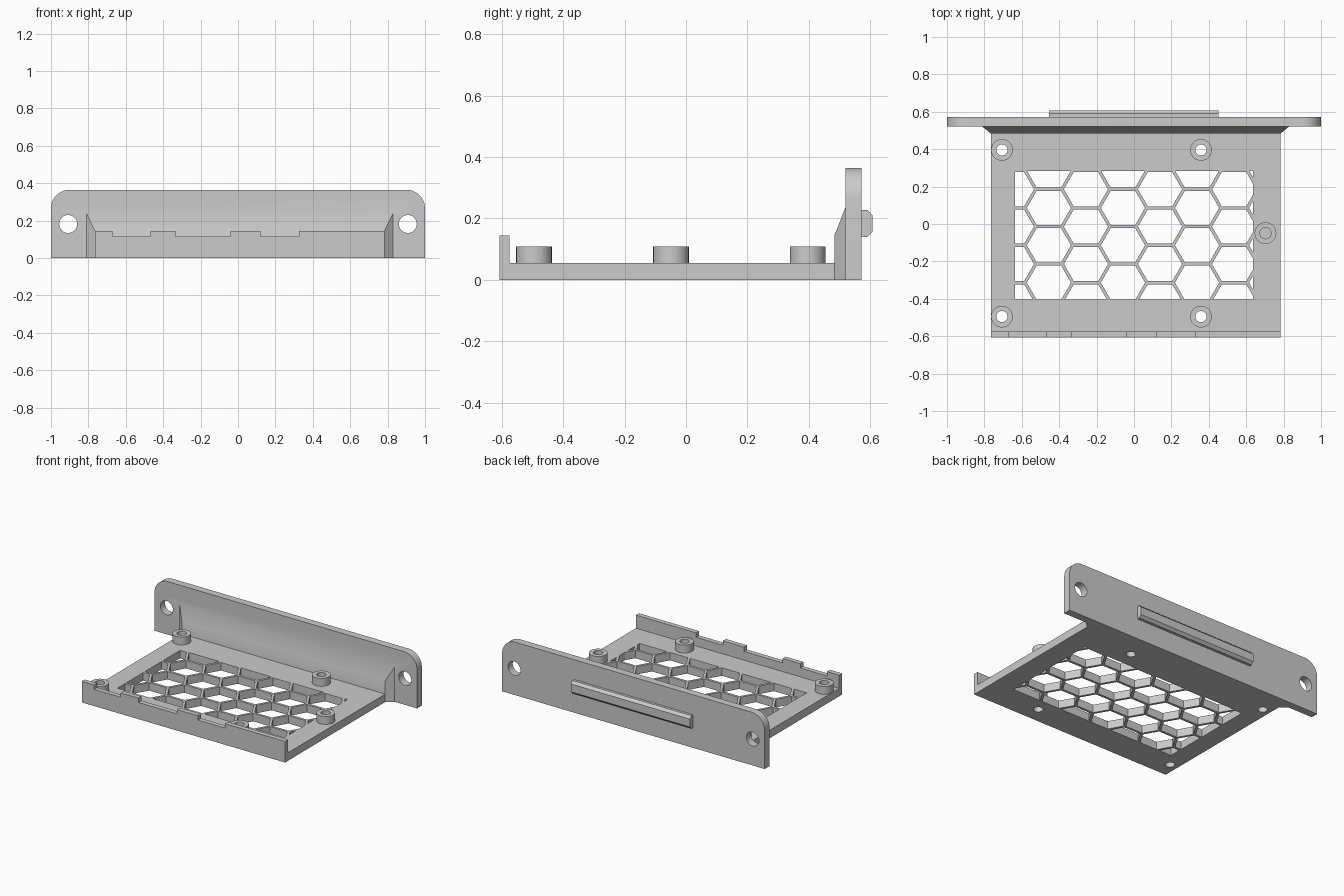
import bpy, bmesh
from math import sin, cos, pi, sqrt
from mathutils import Vector

cube = bpy.data.objects.get("Cube")
if cube:
    bpy.data.objects.remove(cube, do_unlink=True)

COLOUR = (0.6, 0.6, 0.6, 1)
grey = bpy.data.materials.new("light grey plastic")
grey.use_nodes = True
grey.diffuse_color = COLOUR
grey.node_tree.nodes["Principled BSDF"].inputs["Base Color"].default_value = COLOUR


def make_object(name, bm):
    bmesh.ops.recalc_face_normals(bm, faces=bm.faces[:])
    mesh = bpy.data.meshes.new(name)
    bm.to_mesh(mesh)
    bm.free()
    mesh.materials.append(grey)
    obj = bpy.data.objects.new(name, mesh)
    bpy.context.collection.objects.link(obj)
    return obj


def prism(name, loops, axis, lo, hi, clip=()):
    """Extrude 2D outlines along an axis, after trimming them by planes."""
    place = {"x": lambda a, b: (lo, a, b),
             "y": lambda a, b: (a, lo, b),
             "z": lambda a, b: (a, b, lo)}[axis]
    bm = bmesh.new()
    for loop in loops:
        bm.faces.new([bm.verts.new(place(*p)) for p in loop])
    for co, no in clip:
        bmesh.ops.bisect_plane(bm, geom=bm.verts[:] + bm.edges[:] + bm.faces[:],
                               plane_co=co, plane_no=no, clear_outer=True)
    grown = bmesh.ops.extrude_face_region(bm, geom=bm.faces[:])["geom"]
    step = Vector([hi - lo if axis == a else 0 for a in "xyz"])
    bmesh.ops.translate(bm, vec=step, verts=[v for v in grown if isinstance(v, bmesh.types.BMVert)])
    return make_object(name, bm)


def rect(x0, x1, y0, y1):
    return [(x0, y0), (x1, y0), (x1, y1), (x0, y1)]


def arc(cx, cy, r, start=0, turn=2 * pi, n=32):
    return [(cx + r * cos(start + turn * i / n), cy + r * sin(start + turn * i / n))
            for i in range(n if turn > 6 else n + 1)]


def combine(obj, other, operation):
    mod = obj.modifiers.new(operation.lower(), "BOOLEAN")
    mod.object, mod.operation, mod.solver = other, operation, "EXACT"
    bpy.context.view_layer.objects.active = obj
    bpy.ops.object.modifier_apply(modifier=mod.name)
    bpy.data.objects.remove(other, do_unlink=True)


def smooth(obj):
    bpy.ops.object.select_all(action="DESELECT")
    obj.select_set(True)
    bpy.context.view_layer.objects.active = obj
    bpy.ops.object.shade_smooth_by_angle()


LEFT, RIGHT, FRONT, BACK = -0.765, 0.783, -0.607, 0.607
PANEL_FRONT, PANEL_BACK = 0.52, 0.572
FLOOR, LIP, NOTCH = 0.055, 0.145, 0.115

# Floor plate
tray = prism("floor_tray", [rect(LEFT, RIGHT, FRONT, PANEL_FRONT)], "z", 0, FLOOR)

# Honeycomb vent: wide hexagons with 60 degree sides, trimmed to a rectangle
COLUMN, ROW, WALL = 0.198, 0.2, 0.017
half_height = (ROW - WALL) / 2
tip = (COLUMN + ROW / 2 / sqrt(3)) / 2 - WALL / sqrt(3)
shoulder = tip - half_height / sqrt(3)
cells = []
for i in range(-1, 7):
    for j in range(-3, 3):
        cx = -0.455 + i * COLUMN
        cy = -0.014 + (j + (0.5 if i % 2 == 0 else 0)) * ROW
        cells.append([(cx + tip, cy), (cx + shoulder, cy + half_height), (cx - shoulder, cy + half_height),
                      (cx - tip, cy), (cx - shoulder, cy - half_height), (cx + shoulder, cy - half_height)])
bounds = [((0.636, 0, 0), (1, 0, 0)), ((-0.636, 0, 0), (-1, 0, 0)),
          ((0, 0.284, 0), (0, 1, 0)), ((0, -0.403, 0), (0, -1, 0))]
combine(tray, prism("vent_cutter", cells, "z", -0.1, 0.2, bounds), "DIFFERENCE")

# Screw posts: four drilled through, one blind
corners = [(x, y) for x in (-0.706, 0.358) for y in (-0.495, 0.396)]
side_post = (0.703, -0.049)
posts = prism("posts", [arc(x, y, 0.058) for x, y in corners + [side_post]], "z", 0.02, 0.109)
combine(tray, posts, "UNION")
combine(tray, prism("screw_cutter", [arc(x, y, 0.03) for x, y in corners], "z", -0.1, 0.2), "DIFFERENCE")
combine(tray, prism("blind_cutter", [arc(*side_post, 0.03)], "z", 0.06, 0.2), "DIFFERENCE")

# Front lip with three shallow notches
outline = [(LEFT, 0), (LEFT, LIP)]
for a, b in ((-0.672, -0.469), (-0.334, -0.04), (0.12, 0.325)):
    outline += [(a, LIP), (a, NOTCH), (b, NOTCH), (b, LIP)]
outline += [(RIGHT, LIP), (RIGHT, 0)]
combine(tray, prism("lip", [outline], "y", FRONT, -0.574), "UNION")
smooth(tray)

# Back panel with rounded top corners
TOP, R = 0.365, 0.1
outline = [(-1, 0), (1, 0)] + arc(1 - R, TOP - R, R, 0, pi / 2, 10) + arc(R - 1, TOP - R, R, pi / 2, pi / 2, 10)
panel = prism("back_panel", [outline], "y", PANEL_FRONT, PANEL_BACK)

# Sloped brace between floor and panel, flaring toward the panel
bm = bmesh.new()
bmesh.ops.create_cube(bm, size=2)
for v in bm.verts:
    near = v.co.y < 0
    flare = 0 if near else 0.045
    v.co = (LEFT - flare if v.co.x < 0 else RIGHT + flare,
            0.483 if near else PANEL_FRONT,
            0 if v.co.z < 0 else (LIP if near else 0.238))
combine(panel, make_object("brace", bm), "UNION")
combine(panel, prism("mount_cutter", [arc(x, 0.182, 0.048) for x in (-0.908, 0.908)], "y", 0.4, 0.7), "DIFFERENCE")
smooth(panel)

# Chamfered bar on the back of the panel
prism("back_bar", [[(PANEL_BACK, 0.14), (0.59, 0.14), (BACK, 0.157), (BACK, 0.211),
                    (0.59, 0.228), (PANEL_BACK, 0.228)]], "x", -0.455, 0.452)
